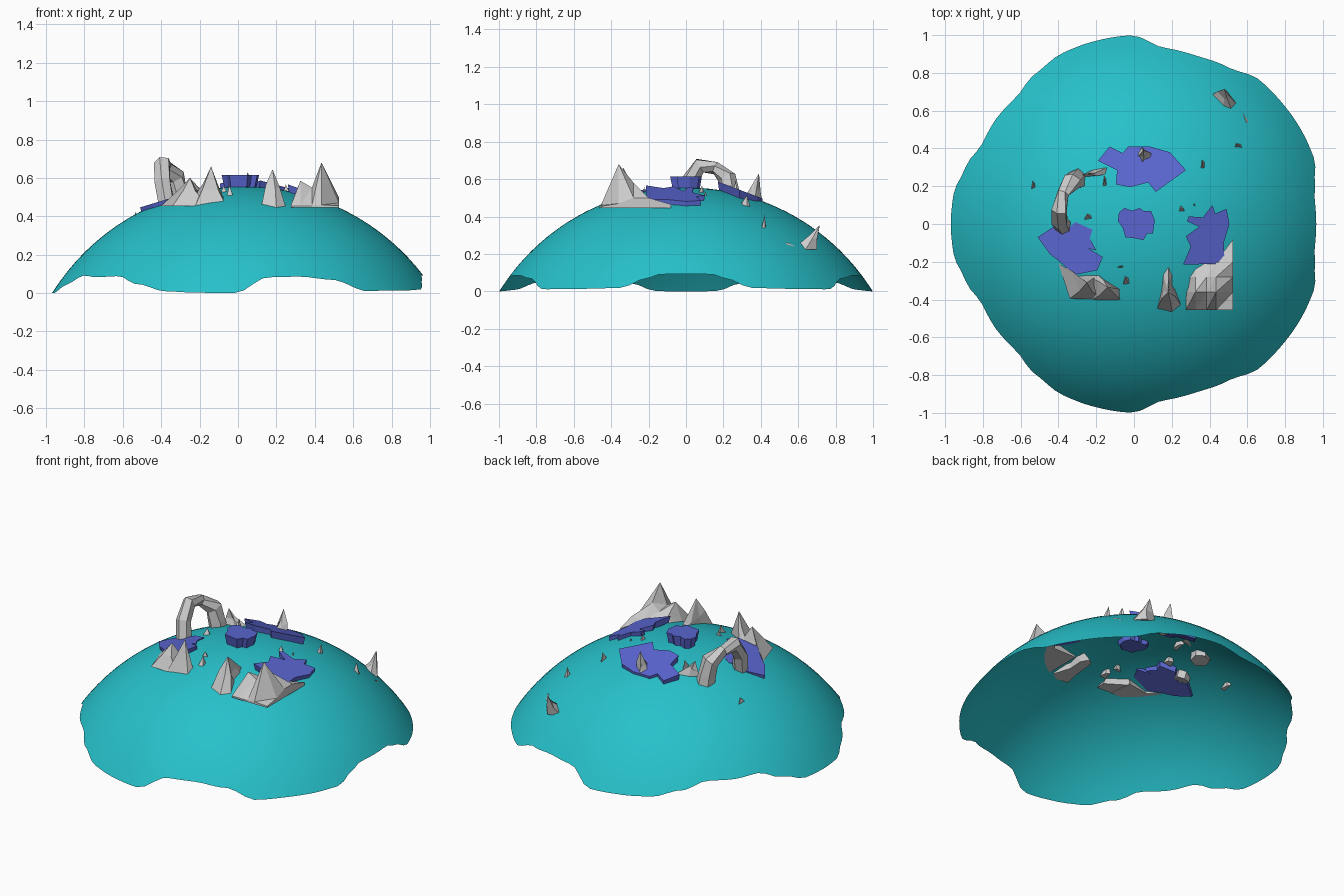
import bpy, bmesh, math, random
from mathutils import Vector

if "Cube" in bpy.data.objects:
    bpy.data.objects.remove(bpy.data.objects["Cube"])

random.seed(4)


def material(name, rgb):
    m = bpy.data.materials.new(name)
    m.diffuse_color = (*rgb, 1)
    m.use_nodes = True
    m.node_tree.nodes["Principled BSDF"].inputs["Base Color"].default_value = m.diffuse_color
    return m


teal = material("teal", (0.02, 0.53, 0.59))
blue = material("blue", (0.10, 0.13, 0.62))


def finish(name, bm, mat=None, smooth=False):
    bmesh.ops.recalc_face_normals(bm, faces=bm.faces)
    me = bpy.data.meshes.new(name)
    bm.to_mesh(me)
    bm.free()
    if mat:
        me.materials.append(mat)
    for p in me.polygons:
        p.use_smooth = smooth
    ob = bpy.data.objects.new(name, me)
    bpy.context.collection.objects.link(ob)
    return ob


def loft(bm, rings, tip=None):
    """Join rings of points; cap the first ring, close the last with a tip or a cap."""
    rows = [[bm.verts.new(p) for p in r] for r in rings]
    n = len(rows[0])
    for a, b in zip(rows, rows[1:]):
        for i in range(n):
            j = (i + 1) % n
            bm.faces.new((a[i], a[j], b[j], b[i]))
    bm.faces.new(rows[0][::-1])
    if tip is None:
        bm.faces.new(rows[-1])
    else:
        t = bm.verts.new(tip)
        for i in range(n):
            bm.faces.new((rows[-1][i], rows[-1][(i + 1) % n], t))


# Domed shell with a wavy rim, mirrored front to back
CX, R, TOP = 0.03, 1.176, 0.555


def dome_z(x, y):
    return TOP - R + math.sqrt(R * R - (x - CX) ** 2 - y * y)


RIM = [(0, .935), (8, .935), (12, .95), (21, .987), (32, .99), (40, .99), (50, .992),
       (61, .952), (72, .94), (82, .942), (93, 1.0), (105, .997), (114, .993), (125, .968),
       (134, .938), (144, .942), (153, .936), (162, .97), (171, .998), (180, 1.0)]


def rim_radius(deg):
    for (a, ra), (b, rb) in zip(RIM, RIM[1:]):
        if a <= deg <= b:
            t = (deg - a) / (b - a)
            return ra + (rb - ra) * (1 - math.cos(math.pi * t)) / 2


bm = bmesh.new()
SEG, RINGS = 120, 24
apex = bm.verts.new((CX, 0, TOP))
prev = None
for k in range(1, RINGS + 1):
    row = []
    for i in range(SEG):
        d = 360 * i / SEG
        r = rim_radius(min(d, 360 - d)) * k / RINGS
        x, y = CX + r * math.cos(math.radians(d)), r * math.sin(math.radians(d))
        row.append(bm.verts.new((x, y, max(0, dome_z(x, y)))))
    for i in range(SEG):
        j = (i + 1) % SEG
        bm.faces.new((prev[i], row[i], row[j], prev[j]) if prev else (apex, row[i], row[j]))
    prev = row
finish("dome_shell", bm, teal, True)


# Blue slabs with ragged outlines, tilted to follow the dome
def slab(name, pts, z0, gx, gy, thick, taper=0.95):
    c = sum((Vector(p) for p in pts), Vector((0, 0))) / len(pts)
    top = [(x, y, z0 + gx * (x - c.x) + gy * (y - c.y)) for x, y in pts]
    bot = [(c.x + (x - c.x) * taper, c.y + (y - c.y) * taper, z - thick) for x, y, z in top]
    bm = bmesh.new()
    loft(bm, [bot, top])
    finish(name, bm, blue)


slab("center_slab", [(-.08, .06), (-.05, .085), (-.01, .07), (.03, .085), (.05, .07), (.09, .07),
                     (.11, .02), (.1, -.05), (.07, -.05), (.05, -.085), (0, -.075), (-.045, -.07),
                     (-.06, -.02), (-.085, .015)], .615, 0, 0, .09, .8)
slab("back_slab", [(-.13, .41), (-.06, .375), (-.03, .41), (.085, .41), (.19, .38), (.275, .285),
                   (.115, .17), (.075, .22), (-.02, .195), (-.095, .21), (-.09, .285),
                   (-.19, .335)], .535, 0, -.38, .045)
slab("right_slab", [(.415, .1), (.43, .055), (.49, .08), (.505, 0), (.475, -.1), (.48, -.21),
                    (.26, -.215), (.3, -.12), (.275, -.065), (.345, -.015), (.28, .015),
                    (.29, .04), (.365, .035)], .525, -.35, 0, .04)
slab("left_slab", [(-.51, -.07), (-.42, -.01), (-.38, -.05), (-.31, .01), (-.22, -.03),
                   (-.235, -.075), (-.2, -.14), (-.24, -.13), (-.165, -.175), (-.195, -.245),
                   (-.32, -.27), (-.38, -.21), (-.445, -.16)], .507, .3, 0, .035)


# Pointed rocks: base outline, broken middle ring, tip
def spire(name, pts, z0, tip, mid=.5, rough=.012):
    t = Vector(tip)
    base = [Vector((x, y, z0)) for x, y in pts]
    ring = []
    for p in base:
        q = p.lerp(t, mid + random.uniform(-.1, .1))
        ring.append(q + Vector([random.uniform(-rough, rough) for _ in range(3)]))
    bm = bmesh.new()
    loft(bm, [base, ring], t)
    finish(name, bm)


spire("front_rock", [(.155, -.2), (.19, -.17), (.22, -.22), (.215, -.32), (.25, -.43),
                     (.2, -.465), (.12, -.455), (.14, -.35)], .445, (.18, -.36, .645))
spire("front_left_rock_tall", [(-.26, -.27), (-.2, -.26), (-.06, -.35), (-.065, -.41),
                               (-.22, -.4)], .46, (-.14, -.335, .66))
spire("front_left_rock_low", [(-.4, -.21), (-.32, -.27), (-.18, -.25), (-.16, -.4),
                              (-.34, -.395)], .455, (-.25, -.31, .6))
spire("back_rock", [(.01, .36), (.03, .29), (.08, .31), (.1, .36), (.05, .41), (.02, .4)],
      .46, (.05, .39, .63))
spire("arch_side_rock", [(-.27, .25), (-.2, .255), (-.14, .265), (-.14, .3), (-.22, .285)],
      .5, (-.25, .265, .6))

# Large front right rock: jagged height grid with straight outer sides
xs = [.275, .325, .385, .435, .525]
ys = [-.455, -.36, -.28, -.2]
H = [[.455, .455, .455, .46, .455],
     [.46, .585, .55, .68, .47],
     [.465, .52, .535, .58, .50],
     [.455, .465, .48, .50, .50]]
bm = bmesh.new()
grid = [[bm.verts.new((x, y, z)) for x, z in zip(xs, row)] for y, row in zip(ys, H)]
for j in range(3):
    for i in range(4):
        a, b, c, d = grid[j][i], grid[j][i + 1], grid[j + 1][i + 1], grid[j + 1][i]
        bm.faces.new((a, b, c))
        bm.faces.new((a, c, d))
tail = bm.verts.new((.525, -.08, .465))
bm.faces.new((grid[3][3], grid[3][4], tail))
border = [v for v in grid[0]] + [r[4] for r in grid[1:]] + [tail] + grid[3][3::-1] \
    + [grid[2][0], grid[1][0]]
low = [bm.verts.new((v.co.x, v.co.y, .445)) for v in border]
for i in range(len(border)):
    j = (i + 1) % len(border)
    bm.faces.new((border[i], low[i], low[j], border[j]))
bm.faces.new(low)
finish("front_right_rock", bm)

# Rock arch: six-sided tube along a bent path
path = [(-.37, -.02, .45), (-.39, .015, .58), (-.395, .075, .672), (-.375, .16, .66),
        (-.33, .225, .605), (-.31, .235, .52), (-.30, .24, .44)]
radii = [.045, .045, .046, .034, .05, .052, .055]
P = [Vector(p) for p in path]
rings = []
for k, (p, r) in enumerate(zip(P, radii)):
    d = (P[min(k + 1, 6)] - P[max(k - 1, 0)]).normalized()
    side = Vector((1, .4, 0))
    side = (side - d * side.dot(d)).normalized()
    up = d.cross(side)
    rings.append([p + (side * math.cos(a) + up * math.sin(a)) * r * random.uniform(.88, 1.12)
                  for a in [math.pi * i / 3 for i in range(6)]])
bm = bmesh.new()
loft(bm, rings)
finish("rock_arch", bm)

# Back right rock: two leaning shards sunk into the slope
spire("back_right_rock_upper", [(.39, .67), (.455, .575), (.53, .57), (.54, .64), (.49, .7)],
      .225, (.48, .715, .355))
spire("back_right_rock_lower", [(.5, .56), (.61, .53), (.62, .59), (.53, .66)],
      .2, (.6, .535, .265))

# Scattered small shards: centre, half sizes, height above the shell
shards = [(-.53, .2, .016, .037, .03), (.365, .31, .015, .037, .05), (.55, .415, .028, .016, .06),
          (-.155, .22, .016, .042, .05), (.255, .075, .03, .026, .035), (.32, .1, .014, .012, .02),
          (-.24, .035, .032, .026, .035), (-.04, -.3, .024, .034, .05), (-.07, -.228, .03, .012, .03)]
for n, (x, y, a, b, h) in enumerate(shards):
    z = dome_z(x, y)
    spire(f"small_shard_{n + 1}", [(x - a, y - b), (x + a, y - b * .8), (x + a * .7, y + b * .5),
                                   (x - a * .3, y + b)], z - .03, (x - a * .2, y + b * .4, z + h),
          .5, .003)
